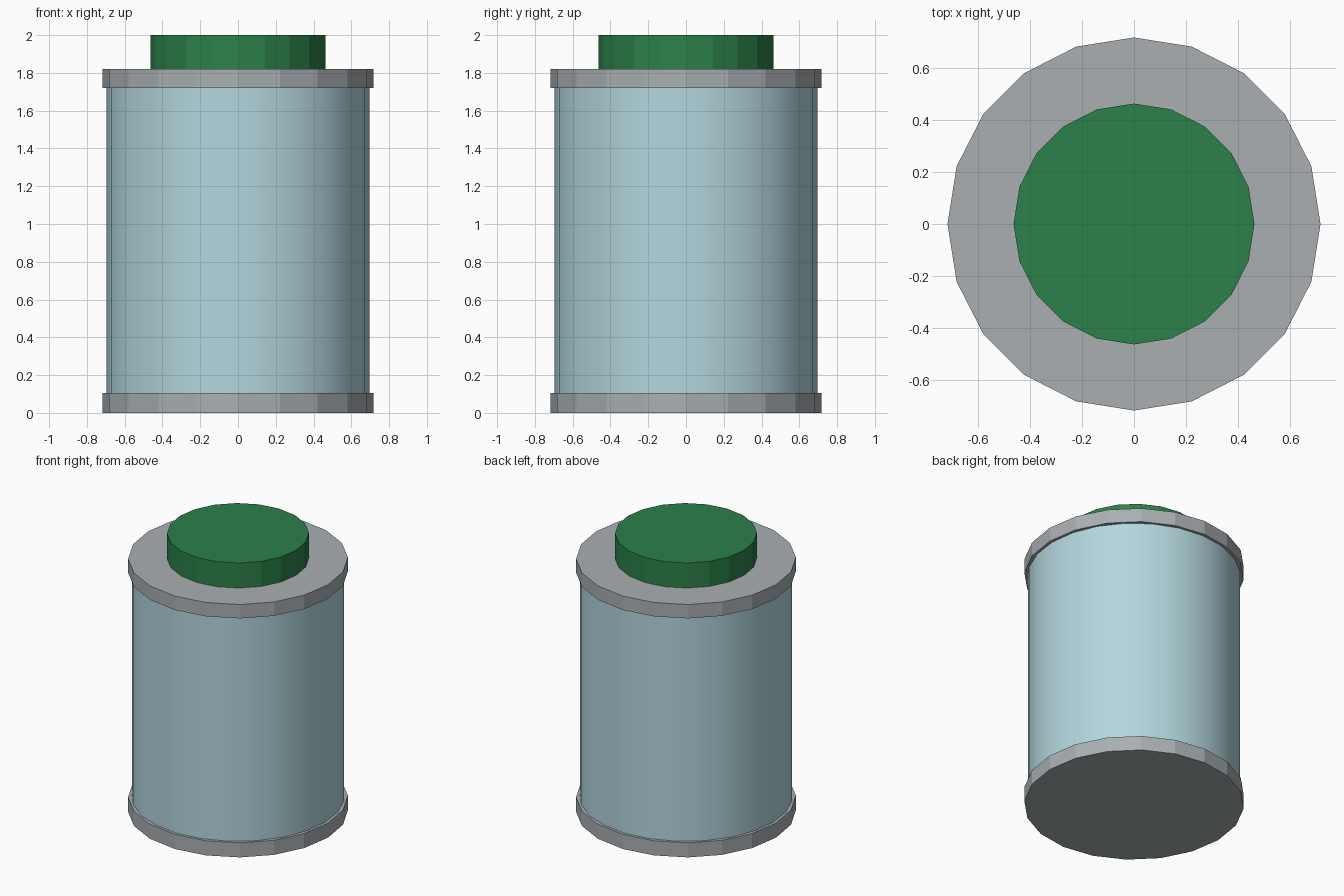
import bpy
import math

# Remove the default cube
cube = bpy.data.objects.get("Cube")
if cube:
    bpy.data.objects.remove(cube, do_unlink=True)


def material(name, color):
    mat = bpy.data.materials.new(name)
    mat.use_nodes = True
    mat.diffuse_color = color
    mat.node_tree.nodes["Principled BSDF"].inputs["Base Color"].default_value = color
    return mat


def drum(name, radius, bottom, top, sides, mat):
    """Upright closed prism spanning bottom to top."""
    bpy.ops.mesh.primitive_cylinder_add(
        vertices=sides, radius=radius, depth=top - bottom,
        location=(0, 0, (bottom + top) / 2))
    obj = bpy.context.object
    obj.name = name
    obj.data.materials.append(mat)
    return obj


metal = material("grey metal", (0.40, 0.43, 0.45, 1))
glass = material("pale blue glass", (0.45, 0.68, 0.73, 1))
green = material("green cap", (0.025, 0.22, 0.068, 1))

# Glass body between two metal rims
body = drum("glass_body", 0.695, 0.1, 1.73, 24, glass)
drum("bottom_rim", 0.717, 0, 0.105, 20, metal)
drum("top_rim", 0.717, 1.72, 1.82, 20, metal)

# Cap on top
drum("cap", 0.463, 1.82, 2, 20, green)

# Soft shading round the body only
bpy.ops.object.select_all(action='DESELECT')
body.select_set(True)
bpy.context.view_layer.objects.active = body
bpy.ops.object.shade_smooth_by_angle(angle=math.radians(30))
